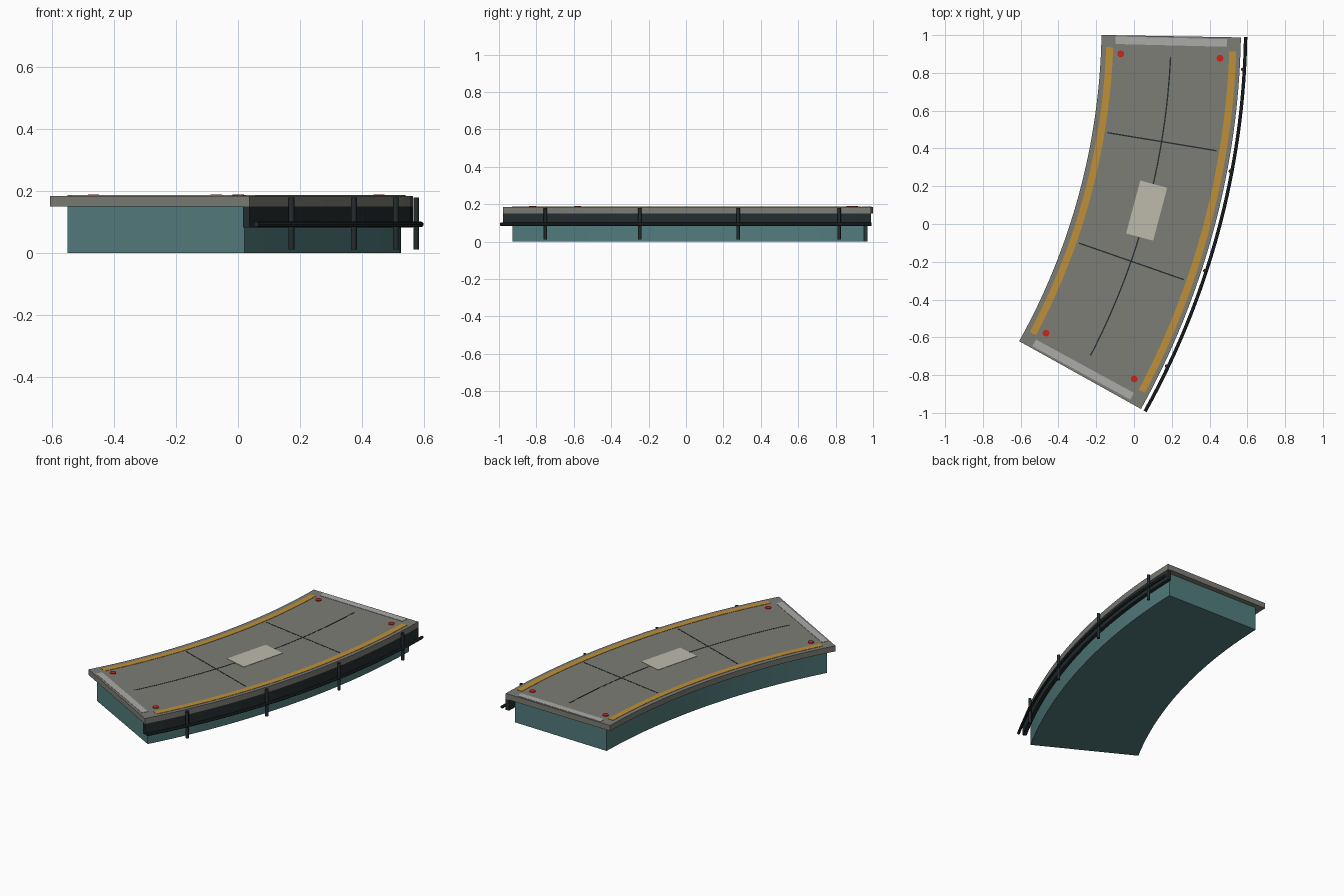
import bpy, bmesh, math
from mathutils import Vector

if "Cube" in bpy.data.objects:
    bpy.data.objects.remove(bpy.data.objects["Cube"])

CX, CY = -3.6285, 1.061            # centre of the bend
R_IN, R_OUT, R_MID = 3.457, 4.195, 3.826
A0, A1 = -29.1, -1.0               # end angles in degrees
TOP = 0.185
SEG = 32


def material(name, r, g, b):
    m = bpy.data.materials.new(name)
    m.diffuse_color = (r, g, b, 1)
    m.use_nodes = True
    m.node_tree.nodes["Principled BSDF"].inputs["Base Color"].default_value = m.diffuse_color
    return m


STONE = material("stone_grey", 0.205, 0.205, 0.18)
TEAL = material("teal", 0.085, 0.2, 0.205)
DARK = material("dark_metal", 0.018, 0.026, 0.029)
ORANGE = material("orange_paint", 0.52, 0.28, 0.04)
PALE = material("pale_paint", 0.41, 0.41, 0.40)
CREAM = material("cream", 0.51, 0.49, 0.41)
RED = material("red", 0.6, 0.017, 0.01)


def polar(r, deg, z=0.0):
    a = math.radians(deg)
    return Vector((CX + r * math.cos(a), CY + r * math.sin(a), z))


def sweep(name, profile, a0, a1, mat, seg=SEG):
    """Sweep a closed (radius, z) profile along the bend, with capped ends."""
    bm = bmesh.new()
    rings = [[bm.verts.new(polar(r, a0 + (a1 - a0) * i / seg, z)) for r, z in profile]
             for i in range(seg + 1)]
    n = len(profile)
    for p, q in zip(rings, rings[1:]):
        for k in range(n):
            bm.faces.new((p[k], p[(k + 1) % n], q[(k + 1) % n], q[k]))
    bm.faces.new(rings[0])
    bm.faces.new(rings[-1])
    bmesh.ops.recalc_face_normals(bm, faces=bm.faces)
    me = bpy.data.meshes.new(name)
    bm.to_mesh(me)
    bm.free()
    ob = bpy.data.objects.new(name, me)
    bpy.context.collection.objects.link(ob)
    me.materials.append(mat)
    bpy.ops.object.select_all(action='DESELECT')
    bpy.context.view_layer.objects.active = ob
    ob.select_set(True)
    bpy.ops.object.shade_smooth_by_angle(angle=math.radians(30))
    return ob


def arc_block(name, r0, r1, z0, z1, a0, a1, mat):
    return sweep(name, [(r0, z0), (r1, z0), (r1, z1), (r0, z1)], a0, a1, mat)


def plate(name, r, deg, size_r, size_t, height, mat):
    """Flat box on the deck, turned to face along the bend."""
    bpy.ops.mesh.primitive_cube_add(size=1, location=polar(r, deg, TOP + height / 2 - 0.001),
                                    rotation=(0, 0, math.radians(deg)))
    ob = bpy.context.object
    ob.name = name
    ob.scale = (size_r, size_t, height + 0.002)
    ob.data.materials.append(mat)


def cylinder(name, r, deg, z0, z1, radius, sides, mat):
    bpy.ops.mesh.primitive_cylinder_add(vertices=sides, radius=radius, depth=z1 - z0,
                                        location=polar(r, deg, (z0 + z1) / 2))
    ob = bpy.context.object
    ob.name = name
    ob.data.materials.append(mat)
    bpy.ops.object.shade_smooth_by_angle(angle=math.radians(50))


# main solids
arc_block("base_body", 3.505, 4.156, 0, 0.15, -28.6, -1.5, TEAL)
arc_block("deck_slab", R_IN, R_OUT, 0.15, TOP, A0, A1, STONE)
arc_block("outer_skirt", 4.172, R_OUT, 0.082, 0.15, A0, A1, DARK)

# curved handrail and its posts
rail = [(4.22 + 0.009 * math.cos(k * math.pi / 4), 0.093 + 0.009 * math.sin(k * math.pi / 4))
        for k in range(8)]
sweep("side_rail", rail, -29.1, -0.95, DARK)
for i in range(4):
    cylinder(f"rail_post_{i + 1}", 4.211, -25.5 + 7.4 * i, 0.012, 0.18, 0.0095, 8, DARK)

# painted edge strips and end strips
for name, r in (("inner", 3.502), ("outer", 4.154)):
    arc_block(f"{name}_edge_strip", r - 0.0185, r + 0.0185, TOP - 0.001, TOP + 0.002,
              -27.95, -2.05, ORANGE)
for name, a in (("front", -28.6), ("back", -1.43)):
    plate(f"{name}_end_strip", R_MID, a, 0.59, 0.04, 0.002, PALE)

# dark seams
arc_block("centre_seam", R_MID - 0.0035, R_MID + 0.0035, TOP - 0.001, TOP + 0.001,
          -27.35, -2.65, DARK)
for i, a in enumerate((-9.4, -19.2)):
    plate(f"cross_seam_{i + 1}", R_MID + 0.002, a, 0.586, 0.007, 0.001, DARK)

# centre panel and corner markers
plate("centre_panel", R_MID, -15.0, 0.148, 0.29, 0.002, CREAM)
for i, (r, a) in enumerate([(r, a) for r in (3.562, 4.088) for a in (-27.4, -2.58)]):
    cylinder(f"corner_marker_{i + 1}", r, a, TOP - 0.001, TOP + 0.004, 0.018, 16, RED)
